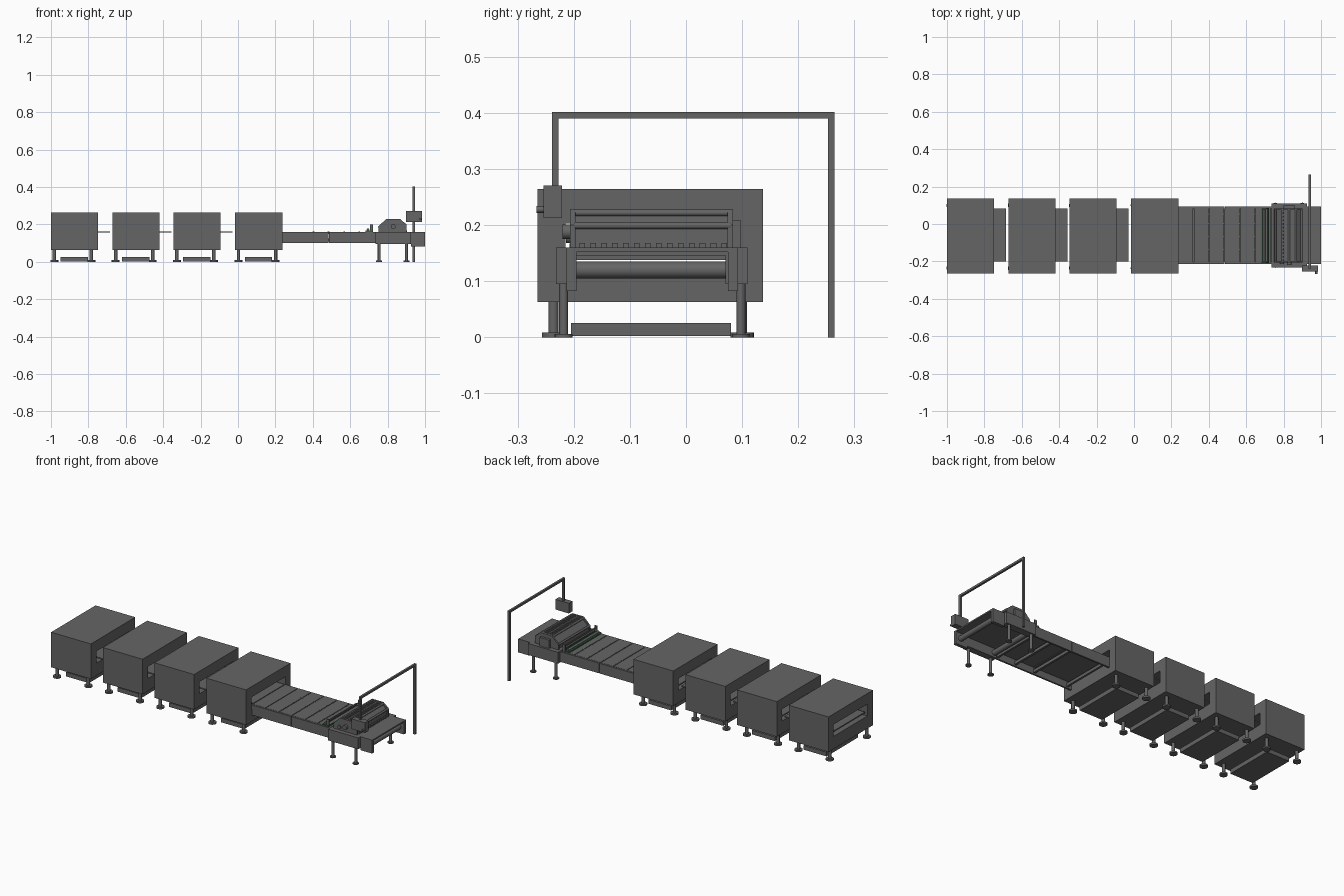
import bpy, bmesh, math
from mathutils import Vector, Matrix

if "Cube" in bpy.data.objects:
    bpy.data.objects.remove(bpy.data.objects["Cube"])


def material(name, rgb):
    m = bpy.data.materials.new(name)
    m.diffuse_color = (*rgb, 1)
    m.use_nodes = True
    m.node_tree.nodes["Principled BSDF"].inputs["Base Color"].default_value = m.diffuse_color
    return m


GREY = material("machine grey", (0.13, 0.13, 0.13))
GREEN = material("dark green", (0.03, 0.13, 0.05))


def finish(name, bm, mat):
    bmesh.ops.recalc_face_normals(bm, faces=bm.faces)
    me = bpy.data.meshes.new(name)
    bm.to_mesh(me)
    bm.free()
    me.materials.append(mat)
    ob = bpy.data.objects.new(name, me)
    bpy.context.collection.objects.link(ob)
    return ob


def add_box(bm, x, y, z):
    c = Vector(((x[0] + x[1]) / 2, (y[0] + y[1]) / 2, (z[0] + z[1]) / 2))
    s = Matrix.Diagonal((x[1] - x[0], y[1] - y[0], z[1] - z[0], 1))
    bmesh.ops.create_cube(bm, size=1, matrix=Matrix.Translation(c) @ s)


def boxes(name, parts, mat=GREY):
    bm = bmesh.new()
    for p in parts:
        add_box(bm, *p)
    return finish(name, bm, mat)


def rods(name, parts, mat=GREY, sides=20):
    """Cylinders given as (start, end, radius)."""
    bm = bmesh.new()
    for a, b, r in parts:
        a, b = Vector(a), Vector(b)
        rot = (b - a).to_track_quat('Z', 'Y').to_matrix().to_4x4()
        bmesh.ops.create_cone(bm, cap_ends=True, segments=sides, radius1=r, radius2=r,
                              depth=(b - a).length, matrix=Matrix.Translation((a + b) / 2) @ rot)
    for f in bm.faces:
        f.smooth = len(f.verts) == 4
    for e in bm.edges:
        e.smooth = all(f.smooth for f in e.link_faces)
    return finish(name, bm, mat)


def prism(name, profile, y0, y1, mat=GREY):
    """Side profile in x, z extruded along y."""
    bm = bmesh.new()
    f = bm.faces.new([bm.verts.new((x, y0, z)) for x, z in profile])
    new = bmesh.ops.extrude_face_region(bm, geom=[f])['geom']
    bmesh.ops.translate(bm, vec=(0, y1 - y0, 0), verts=[v for v in new if isinstance(v, bmesh.types.BMVert)])
    return finish(name, bm, mat)


def tunnel(name, x, outer, inner):
    """Box with a slot running through it along x; rectangles are (y0, y1, z0, z1)."""
    bm = bmesh.new()

    def loop(px, r):
        return [bm.verts.new((px, r[i], r[j])) for i, j in ((0, 2), (1, 2), (1, 3), (0, 3))]
    o0, i0, o1, i1 = loop(x[0], outer), loop(x[0], inner), loop(x[1], outer), loop(x[1], inner)
    for k in range(4):
        n = (k + 1) % 4
        for a, b in ((o0, i0), (i0, i1), (i1, o1), (o1, o0)):
            bm.faces.new((a[k], a[n], b[n], b[k]))
    return finish(name, bm, GREY)


# Four oven cabinets with belt, tray and levelling feet
for n, x0 in enumerate((-1.0, -0.672, -0.345, -0.015), 1):
    x1 = x0 + 0.252
    tunnel(f"oven_cabinet_{n}", (x0, x1), (-0.265, 0.137, 0.063, 0.264), (-0.215, 0.09, 0.135, 0.203))
    boxes(f"oven_belt_{n}", [((x0 + 0.004, x1 + (0.064 if n < 4 else 0)), (-0.2, 0.083), (0.156, 0.163))])
    boxes(f"oven_tray_{n}", [((x0 + 0.052, x0 + 0.198), (-0.205, 0.08), (0.002, 0.026))])
    legs = []
    for lx in (x0 + 0.018, x0 + 0.216):
        for ly in (-0.236, 0.1):
            legs += [((lx, ly, 0.008), (lx, ly, 0.064), 0.009),
                     ((lx, ly, 0), (lx, ly, 0.009), 0.021)]
    rods(f"oven_feet_{n}", legs)

# Transfer conveyor: side rails, slatted top plates, cross bars
boxes("conveyor_side_rails", [((a, b), y, (0.1, 0.158))
                              for a, b in ((0.235, 0.484), (0.487, 0.735))
                              for y in ((-0.213, -0.203), (0.083, 0.093))])
cuts = [0.235, 0.32, 0.405, 0.485, 0.57, 0.65, 0.735]
boxes("conveyor_top_plates", [((a, b - 0.004), (-0.203, 0.083), (0.148, 0.159))
                              for a, b in zip(cuts, cuts[1:])])
boxes("conveyor_underplates", [((a, b), (-0.203, 0.083), (0.138, 0.149))
                               for a, b in ((0.235, 0.484), (0.487, 0.735))])
boxes("conveyor_cross_bars", [((x, x + 0.012), (-0.204, 0.084), (0.108, 0.125))
                              for x in (0.26, 0.475, 0.6, 0.715)])
boxes("plate_clips", [((c - 0.007, c + 0.003), (y, y + 0.006), (0.158, 0.161))
                      for c in cuts[2:-1] for y in (-0.14, -0.07, 0.0, 0.05)])

# Green sensor frame across the conveyor
boxes("green_sensor_frame", [((0.682, 0.688), (-0.208, 0.084), (0.16, 0.167)),
                             ((0.715, 0.721), (-0.208, 0.084), (0.16, 0.167)),
                             ((0.682, 0.721), (-0.208, -0.202), (0.16, 0.167)),
                             ((0.682, 0.721), (0.078, 0.084), (0.16, 0.167))], GREEN)
boxes("sensor_bar", [((0.689, 0.714), (-0.201, 0.077), (0.16, 0.166))])
rods("guide_bars", [((0.695, -0.2, 0.172), (0.695, 0.08, 0.172), 0.007),
                    ((0.714, -0.2, 0.188), (0.714, 0.08, 0.188), 0.004)], sides=12)
boxes("guide_bar_brackets", [((0.706, 0.722), (y, y + 0.006), (0.158, 0.2)) for y in (-0.206, 0.08)])

# Press station: side housings, bed, legs
boxes("station_side_housings", [((0.735, 0.925), y, (0.095, 0.16))
                                for y in ((-0.232, -0.195), (0.07, 0.11))])
boxes("station_bed", [((0.735, 0.925), (-0.196, 0.071), (0.146, 0.16))])
legs = []
for lx in (0.755, 0.9):
    for ly in (-0.218, 0.098):
        legs += [((lx, ly, 0.006), (lx, ly, 0.1), 0.008), ((lx, ly, 0), (lx, ly, 0.006), 0.016)]
rods("station_legs", legs)
rods("station_rollers", [((x, -0.196, 0.12), (x, 0.071, 0.12), 0.015) for x in (0.75, 0.97)])

# Press hood: end plates, sunken core, ribs and edge bars
hood = [(0.75, 0.16), (0.75, 0.188), (0.792, 0.229), (0.865, 0.229), (0.9, 0.2), (0.9, 0.16)]
core = [(0.757, 0.16), (0.757, 0.185), (0.795, 0.22), (0.862, 0.22), (0.893, 0.196), (0.893, 0.16)]
prism("hood_left_plate", hood, -0.207, -0.197)
prism("hood_right_plate", hood, 0.074, 0.084)
prism("hood_core", core, -0.197, 0.074)
ribs = []
for k in range(14):
    y = -0.19 + k * 0.0195
    ribs += [((0.797, 0.824), (y, y + 0.01), (0.219, 0.227)),
             ((0.834, 0.861), (y, y + 0.01), (0.219, 0.227)),
             ((0.892, 0.904), (y, y + 0.01), (0.16, 0.168))]
boxes("hood_ribs", ribs)
rods("hood_edge_bars", [((x, -0.2, z), (x, 0.08, z), 0.006)
                        for x, z in ((0.755, 0.187), (0.793, 0.222), (0.829, 0.222), (0.866, 0.222), (0.895, 0.199))],
     sides=10)
rods("drive_motor", [((0.83, -0.22, 0.188), (0.83, -0.2, 0.188), 0.013),
                     ((0.79, -0.214, 0.178), (0.79, -0.2, 0.178), 0.01)])
boxes("hood_support_post", [((0.8, 0.86), (0.084, 0.098), (0.16, 0.208))])

# Feed table at the end
boxes("feed_table", [((0.925, 1.0), (-0.213, 0.093), (0.152, 0.16)),
                     ((0.925, 1.0), (-0.213, -0.195), (0.083, 0.153)),
                     ((0.925, 1.0), (0.075, 0.093), (0.083, 0.153))])

# Overhead arm carrying the control box
boxes("control_arm", [((0.934, 0.946), (0.253, 0.265), (0, 0.402)),
                      ((0.934, 0.946), (-0.239, 0.253), (0.39, 0.402)),
                      ((0.934, 0.946), (-0.239, -0.227), (0.27, 0.39))])
boxes("control_box", [((0.898, 0.984), (-0.254, -0.221), (0.213, 0.271))])
rods("control_knob", [((0.975, -0.266, 0.228), (0.975, -0.254, 0.228), 0.006)], sides=12)
